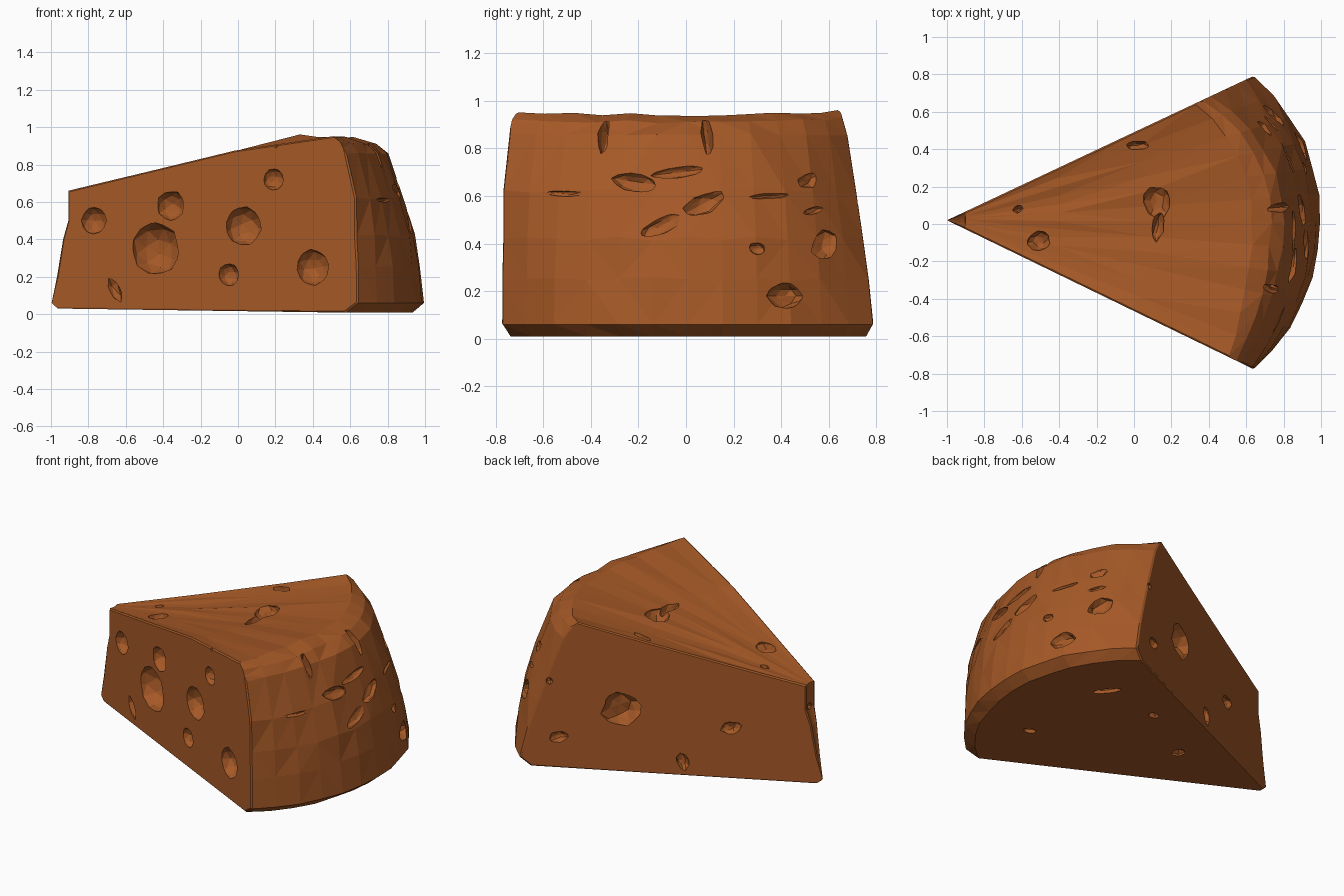
import bpy, bmesh, math, random
from mathutils import Matrix, Vector

if "Cube" in bpy.data.objects:
    bpy.data.objects.remove(bpy.data.objects["Cube"])

random.seed(4)
A0, A1, TY = math.radians(-25.9), math.radians(25.2), 0.02
COLS = 13

mat = bpy.data.materials.new("brown cheese")
mat.diffuse_color = (0.38, 0.1, 0.02, 1)
mat.use_nodes = True
mat.node_tree.nodes["Principled BSDF"].inputs["Base Color"].default_value = mat.diffuse_color

# rind set-back from the outer arc at the front side, middle and back side, and its height
RIND = [(0.05, 0.07, 0.06, 0.008), (-0.03, 0.0, 0.0, 0.06), (-0.025, 0.02, 0.05, 0.25),
        (-0.02, 0.05, 0.1, 0.42), (-0.005, 0.11, 0.17, 0.62), (0.05, 0.2, 0.26, 0.86),
        (0.08, 0.27, 0.3, 0.925), (0.12, 0.37, 0.345, 0.958)]
TOP = [(1.1, 0.87), (0.6, 0.768), (0.1, 0.66)]
TIP = [(0.1, 0.5), (0.07, 0.4), (0.035, 0.2), (0.004, 0.06), (0.04, 0.03)]


def jit(a):
    return random.uniform(-a, a)


def setback(row, a):
    f, m, b, _ = row
    e = min(1, abs(a / (A0 if a < 0 else A1)))
    return m + ((f if a < 0 else b) - m) * e ** 2


def profile(a):
    # outline of the slice in the vertical plane at angle a: (distance, height)
    R = 2 * math.cos(a)
    low = 0.02 * (1 - (a / A0) ** 2)
    pts = []
    for row in RIND:
        z = row[3]
        top = low * max(0, (z - 0.86) / 0.1)
        pts.append((R - setback(row, a) + jit(0.008), z - top + (jit(0.008) if z > 0.1 else 0)))
    pts += [(d + jit(0.02), z - low * d / 1.5 + jit(0.006)) for d, z in TOP[:-1]]
    pts.append(TOP[-1])
    return pts + TIP


# cheese body: profile swept around the tip
bm = bmesh.new()
columns = []
for i in range(COLS):
    a = A0 + (A1 - A0) * i / (COLS - 1)
    columns.append([bm.verts.new((-1 + d * math.cos(a), TY + d * math.sin(a), z))
                    for d, z in profile(a)])
n = len(columns[0])
for c, d in zip(columns, columns[1:]):
    for j in range(n):
        k = (j + 1) % n
        bm.faces.new((c[j], d[j], d[k], c[k]))
bm.faces.new(columns[0])
bm.faces.new(columns[-1][::-1])
bmesh.ops.recalc_face_normals(bm, faces=bm.faces)
# worn edges along the two cut sides
rim = [e for e in bm.edges if len(e.link_faces) == 2 and any(len(f.verts) > 4 for f in e.link_faces)
       and e.calc_length() > 0.08]
bmesh.ops.bevel(bm, geom=rim, offset=0.008, segments=1, affect='EDGES')
bmesh.ops.triangulate(bm, faces=bm.faces)
mesh = bpy.data.meshes.new("cheese_wedge")
bm.to_mesh(mesh)
bm.free()
mesh.materials.append(mat)
cheese = bpy.data.objects.new("cheese_wedge", mesh)
bpy.context.collection.objects.link(cheese)

# hole cutters
cut = bmesh.new()


def hole(loc, size, yaw=0.0, roll=0.0, sub=2, rough=0.05):
    m = (Matrix.Translation(loc) @ Matrix.Rotation(yaw, 4, 'Z') @ Matrix.Rotation(roll, 4, 'X')
         @ Matrix.Diagonal((*size, 1)))
    r = bmesh.ops.create_icosphere(cut, subdivisions=sub, radius=1)
    for v in r["verts"]:
        v.co = m @ (v.co * (1 + jit(rough)))


def wall(a, d, z):
    return Vector((-1 + d * math.cos(a), TY + d * math.sin(a), z))


# round holes in the front side (x, z, radius)
for x, z, r in [(-0.77, 0.5, 0.073), (-0.44, 0.35, 0.14), (-0.36, 0.58, 0.08), (0.03, 0.47, 0.105),
                (0.19, 0.72, 0.058), (0.4, 0.25, 0.095), (-0.05, 0.21, 0.06)]:
    hole(wall(A0, (x + 1) / math.cos(A0), z), (r * 0.9, r, r), A0 - math.pi / 2, jit(3))
hole(wall(A0, 0.38, 0.13), (0.04, 0.035, 0.075), A0 - math.pi / 2, 0.5, 1)

# holes in the back side (distance from tip, height, width, height)
for d, z, w, h in [(1.2, 0.42, 0.12, 0.11), (0.55, 0.35, 0.06, 0.04), (0.84, 0.11, 0.035, 0.06),
                   (1.58, 0.21, 0.06, 0.035)]:
    hole(wall(A1, d, z), (min(w, h), w, h), A1 + math.pi / 2, 0.3, 2, 0.15)

# holes in the top (x, y, z, half sizes)
for x, y, z, w, h in [(0.12, 0.12, 0.86, 0.075, 0.09), (0.13, -0.01, 0.86, 0.03, 0.08),
                      (-0.51, -0.09, 0.74, 0.06, 0.05), (-0.62, 0.08, 0.725, 0.03, 0.02),
                      (0.02, 0.42, 0.875, 0.06, 0.025)]:
    hole((x, y, z), (w, h, 0.06), jit(0.4), 0, 2, 0.15)


# pits and cracks in the rind (y, z, half width, half height, roll, depth)
def rind_x(y, z):
    x = math.sqrt(1 - (y - TY) ** 2)
    a = math.atan2(y - TY, x + 1)
    for r0, r1 in zip(RIND, RIND[1:]):
        if r0[3] <= z <= r1[3]:
            t = (z - r0[3]) / (r1[3] - r0[3])
            return x - (setback(r0, a) * (1 - t) + setback(r1, a) * t)
    return x


for y, z, w, h, roll, dep in [
        (0.42, 0.18, 0.08, 0.055, 0, 0.06), (0.59, 0.4, 0.085, 0.06, 0.5, 0.06),
        (0.3, 0.38, 0.035, 0.025, 0, 0.03), (0.53, 0.67, 0.07, 0.035, 0.3, 0.04),
        (-0.22, 0.66, 0.1, 0.04, -0.15, 0.04), (-0.03, 0.7, 0.12, 0.022, 0.12, 0.03),
        (0.08, 0.57, 0.1, 0.045, 0.5, 0.04),
        (-0.1, 0.48, 0.1, 0.035, 0.5, 0.035), (-0.5, 0.61, 0.1, 0.012, 0, 0.02),
        (0.35, 0.6, 0.1, 0.012, 0.05, 0.02), (-0.35, 0.87, 0.022, 0.1, 0.1, 0.07),
        (0.09, 0.87, 0.025, 0.1, 0, 0.09), (0.55, 0.54, 0.06, 0.015, 0.2, 0.03)]:
    hole((rind_x(y, z), y, z), (dep, w, h), math.asin(y), roll, 2, 0.15)

# nicks on the edges
for p, s in [((-0.905, 0.02, 0.51), 0.025), ((0.2, -0.57, 0.9), 0.015),
             ((0.62, -0.76, 0.75), 0.02), ((0.48, 0.72, 0.57), 0.025)]:
    hole(p, (s, s, s), jit(3), jit(3), 1)

# small pits underneath
for x, y, w, h in [(0.5, 0.35, 0.1, 0.03), (0.1, 0.3, 0.04, 0.03), (0.55, -0.3, 0.05, 0.03),
                   (-0.3, 0.05, 0.04, 0.05)]:
    hole((x, y, 0.015), (w, h, 0.04), jit(1), 0, 1)

cmesh = bpy.data.meshes.new("hole_cutters")
cut.to_mesh(cmesh)
cut.free()
cmesh.materials.append(mat)
cutter = bpy.data.objects.new("hole_cutters", cmesh)
bpy.context.collection.objects.link(cutter)
cutter.hide_render = True

mod = cheese.modifiers.new("holes", 'BOOLEAN')
mod.operation = 'DIFFERENCE'
mod.solver = 'EXACT'
mod.use_self = True
mod.object = cutter

# keep the finished mesh, drop the cutters
dg = bpy.context.evaluated_depsgraph_get()
final = bpy.data.meshes.new_from_object(cheese.evaluated_get(dg))
cheese.modifiers.clear()
cheese.data = final
bpy.data.objects.remove(cutter)
for p in final.polygons:
    p.use_smooth = False
    p.material_index = 0
